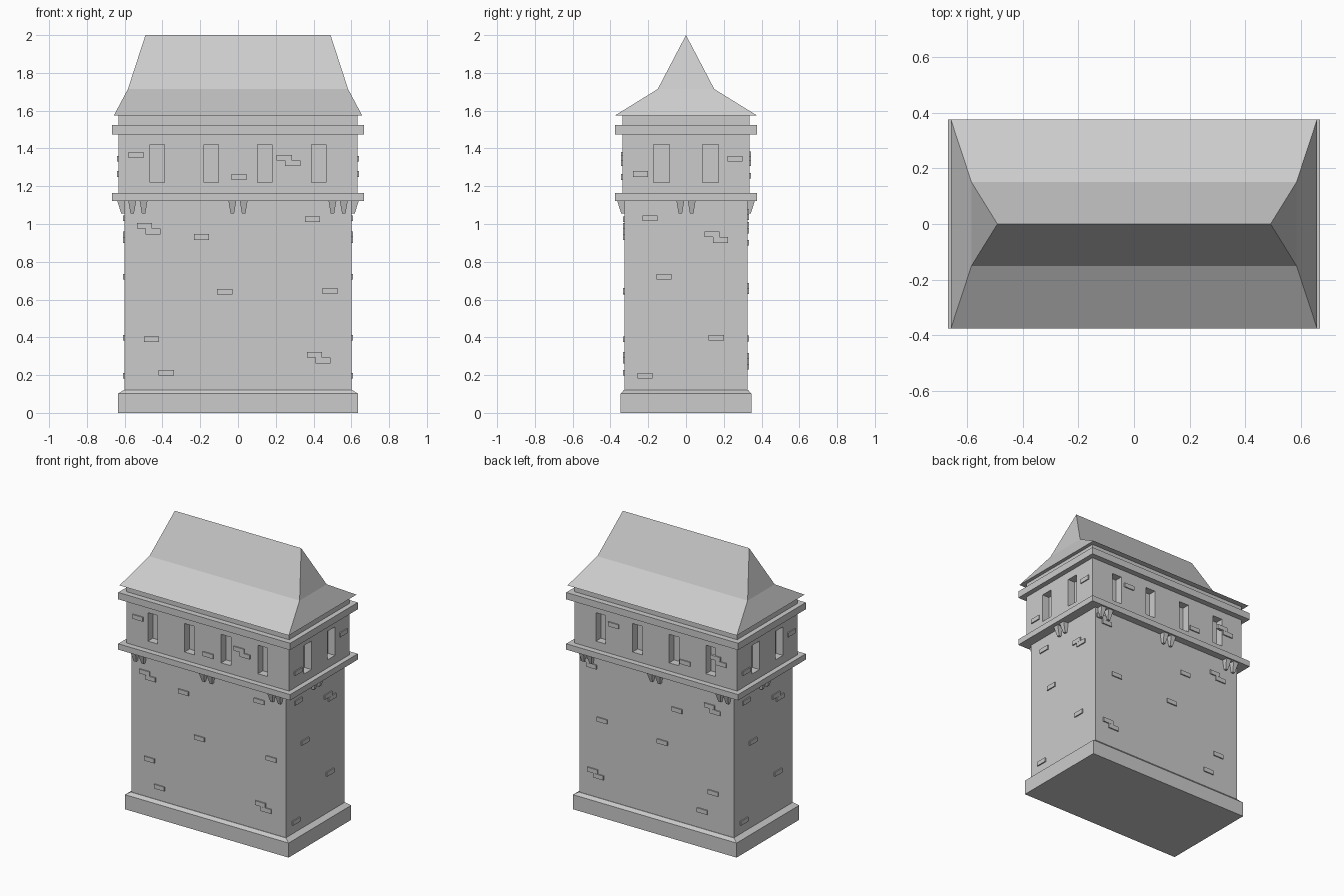
import bpy, bmesh
from math import pi
from mathutils import Matrix

if "Cube" in bpy.data.objects:
    bpy.data.objects.remove(bpy.data.objects["Cube"])


def finish(name, bm):
    bmesh.ops.recalc_face_normals(bm, faces=bm.faces)
    me = bpy.data.meshes.new(name)
    bm.to_mesh(me)
    bm.free()
    ob = bpy.data.objects.new(name, me)
    bpy.context.collection.objects.link(ob)
    return ob


def loft(bm, levels, mat=Matrix()):
    """Stack rectangles given as (x0, x1, y0, y1, z) into a closed solid."""
    rings = []
    for x0, x1, y0, y1, z in levels:
        pts = [(x0, y0, z), (x1, y0, z), (x1, y1, z), (x0, y1, z)]
        rings.append([bm.verts.new(mat @ Matrix.Translation(p).translation) for p in pts])
    for a, b in zip(rings, rings[1:]):
        for i in range(4):
            j = (i + 1) % 4
            bm.faces.new((a[i], a[j], b[j], b[i]))
    bm.faces.new(rings[0][::-1])
    bm.faces.new(rings[-1])


def block(name, *levels):
    """Centred solid from (half x, half y, z) levels."""
    bm = bmesh.new()
    loft(bm, [(-x, x, -y, y, z) for x, y, z in levels])
    return finish(name, bm)


def side(k):
    """Quarter turns: 0 front, 1 right, 2 back, 3 left."""
    return Matrix.Rotation(k * pi / 2, 4, 'Z')


# Main masses
block("plinth", (.635, .346, 0), (.635, .346, .102), (.603, .328, .122))
block("tower_body", (.6, .325, .11), (.6, .325, 1.14))
block("lower_ledge", (.667, .375, 1.122), (.667, .375, 1.163))
upper = block("upper_storey", (.632, .335, 1.15), (.632, .335, 1.58))
block("upper_ledge", (.667, .375, 1.475), (.667, .375, 1.523))

# Hipped roof with a flared skirt
roof = block("roof", (.657, .375, 1.575), (.583, .15, 1.714), (.49, 0, 2))
bm = bmesh.new()
bm.from_mesh(roof.data)
bmesh.ops.remove_doubles(bm, verts=bm.verts, dist=1e-4)
bm.to_mesh(roof.data)
bm.free()

# Recessed windows
bm = bmesh.new()
for k in range(4):
    wall = .632 if k % 2 else .335
    us, w = ((-.13, .13), .042) if k % 2 else ((-.427, -.142, .142, .427), .038)
    for u in us:
        loft(bm, [(u - w, u + w, -wall - .05, -wall + .055, z) for z in (1.22, 1.42)], side(k))
cutter = finish("window_cutter", bm)
cutter.hide_render = True
cutter.display_type = 'WIRE'
mod = upper.modifiers.new("windows", 'BOOLEAN')
mod.operation = 'DIFFERENCE'
mod.solver = 'EXACT'
mod.object = cutter

# Tapered corbels under the lower ledge
bm = bmesh.new()
for k in range(4):
    wall = .6 if k % 2 else .325
    for u in ((-.03, .03) if k % 2 else (-.56, -.5, -.03, .03, .5, .56)):
        loft(bm, [(u - w, u + w, -wall - d, -wall + .01, z)
                  for w, d, z in ((.009, .018, 1.055), (.021, .04, 1.125))], side(k))
finish("corbels", bm)

# Raised bricks: (right edge, bottom, doubled)
front = [(-.41, .945, 1), (-.154, .916, 0), (-.03, .626, 0), (-.418, .374, 0), (-.34, .198, 0),
         (.528, .63, 0), (.489, .262, 1), (.435, 1.01, 0),
         (-.5, 1.35, 0), (.045, 1.234, 0), (.33, 1.306, 1)]
back = [(-.38, .658, 0), (-.464, 1.02, 1), (-.41, .257, 1), (.2, .885, 0), (.086, .63, 0),
        (.497, .95, 1), (.48, .379, 0), (.396, .23, 0),
        (-.285, 1.355, 0), (.27, 1.24, 0), (.55, 1.306, 1)]
flank = [(-.077, .705, 0), (.2, .382, 0), (-.177, .182, 0), (.223, .9, 1), (-.15, 1.015, 0),
         (-.2, 1.25, 0), (.3, 1.33, 0)]
bm = bmesh.new()
for k, bricks in enumerate((front, flank, back, flank)):
    for u, z, double in bricks:
        if k % 2:
            wall = .632 if z > 1.16 else .6
        else:
            wall = .335 if z > 1.16 else .325
        for n in range(1 + double):
            r, b = u - n * .045, z + n * .0305
            loft(bm, [(r - .08, r, -wall - .008, -wall + .01, h) for h in (b, b + .03)], side(k))
finish("raised_bricks", bm)
